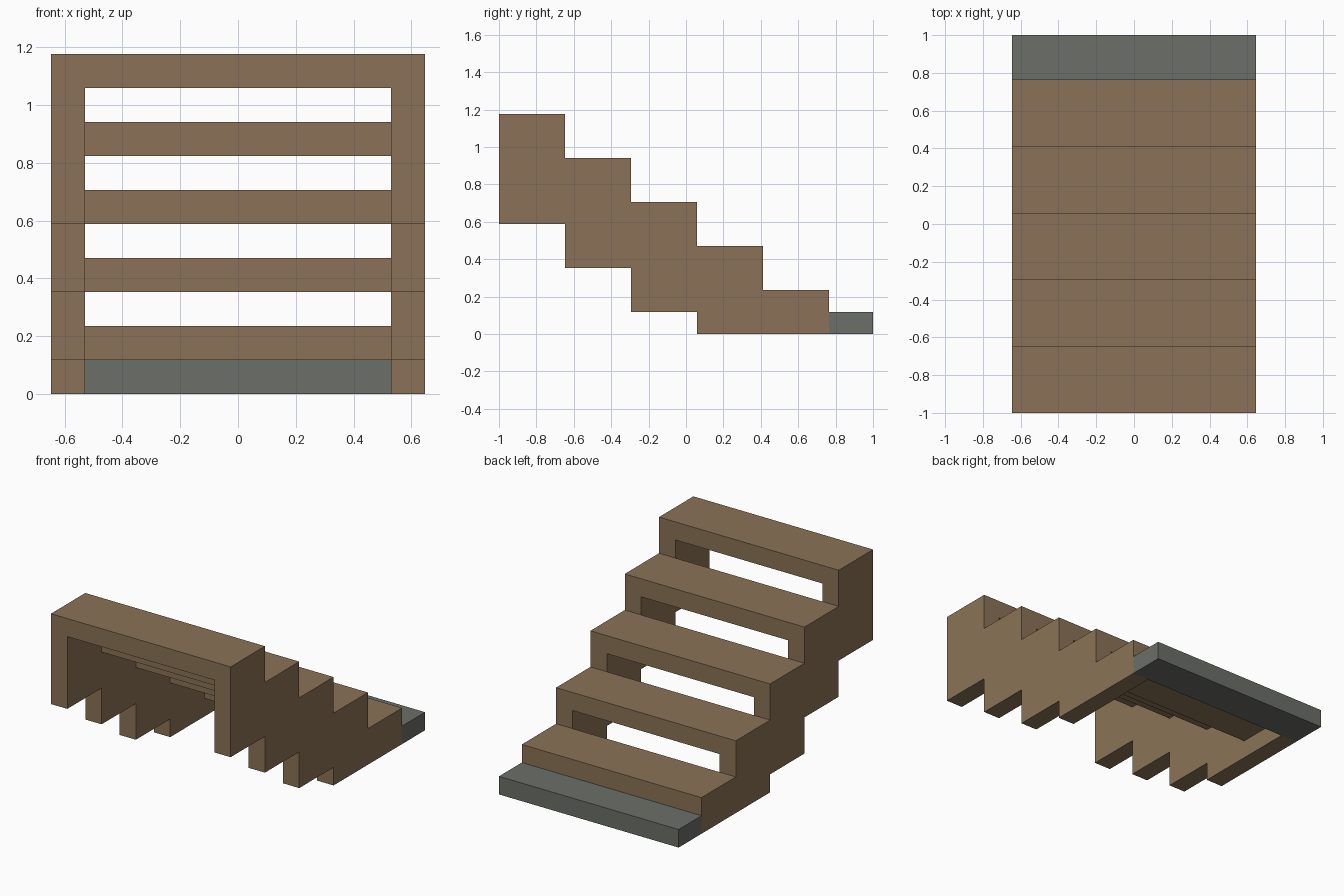
import bpy
import bmesh
from mathutils import Vector

default = bpy.data.objects.get("Cube")
if default:
    bpy.data.objects.remove(default, do_unlink=True)

STEPS = 5
RUN = 6 / 17        # depth of one step
RISE = 4 / 17       # height of one step
THICK = 2 / 17      # thickness of treads, stringers and landing
HALF = 11 / 17      # half the stair width
INNER = HALF - THICK
FOOT = -1 + STEPS * RUN  # where the stair meets the landing


def material(name, colour):
    mat = bpy.data.materials.new(name)
    mat.use_nodes = True
    mat.diffuse_color = (*colour, 1)
    mat.node_tree.nodes["Principled BSDF"].inputs["Base Color"].default_value = (*colour, 1)
    return mat


def extrude_profile(name, profile, x0, x1, mat):
    """Extrude a (y, z) outline along x."""
    bm = bmesh.new()
    face = bm.faces.new([bm.verts.new((x0, y, z)) for y, z in profile])
    result = bmesh.ops.extrude_face_region(bm, geom=[face])
    moved = [v for v in result["geom"] if isinstance(v, bmesh.types.BMVert)]
    bmesh.ops.translate(bm, verts=moved, vec=Vector((x1 - x0, 0, 0)))
    bmesh.ops.recalc_face_normals(bm, faces=bm.faces)
    mesh = bpy.data.meshes.new(name)
    bm.to_mesh(mesh)
    bm.free()
    mesh.materials.append(mat)
    obj = bpy.data.objects.new(name, mesh)
    bpy.context.collection.objects.link(obj)
    return obj


def box_profile(y0, y1, z0, z1):
    return [(y0, z0), (y1, z0), (y1, z1), (y0, z1)]


wood = material("brown wood", (0.258, 0.171, 0.095))
stone = material("grey stone", (0.147, 0.156, 0.138))

# Stringer outline: stepped top edge down to the foot, stepped underside back up
outline = []
for i in range(STEPS):
    top = (STEPS - i) * RISE
    outline += [(-1 + i * RUN, top), (-1 + (i + 1) * RUN, top)]
outline.append((FOOT, 0))
for i in range(3, 0, -1):
    y = -1 + i * RUN
    below = 0 if i == 3 else THICK + (2 - i) * RISE
    outline += [(y, below), (y, THICK + (3 - i) * RISE)]
outline.append((-1, THICK + 2 * RISE))

extrude_profile("left_stringer", outline, INNER, HALF, wood)
extrude_profile("right_stringer", outline, -HALF, -INNER, wood)

# Open treads between the stringers
for i in range(STEPS):
    y, top = -1 + i * RUN, (STEPS - i) * RISE
    extrude_profile(f"tread_{STEPS - i}", box_profile(y, y + RUN, top - THICK, top),
                    -INNER, INNER, wood)

# Landing slab at the foot
extrude_profile("landing_slab", box_profile(FOOT, 1, 0, THICK), -HALF, HALF, stone)
